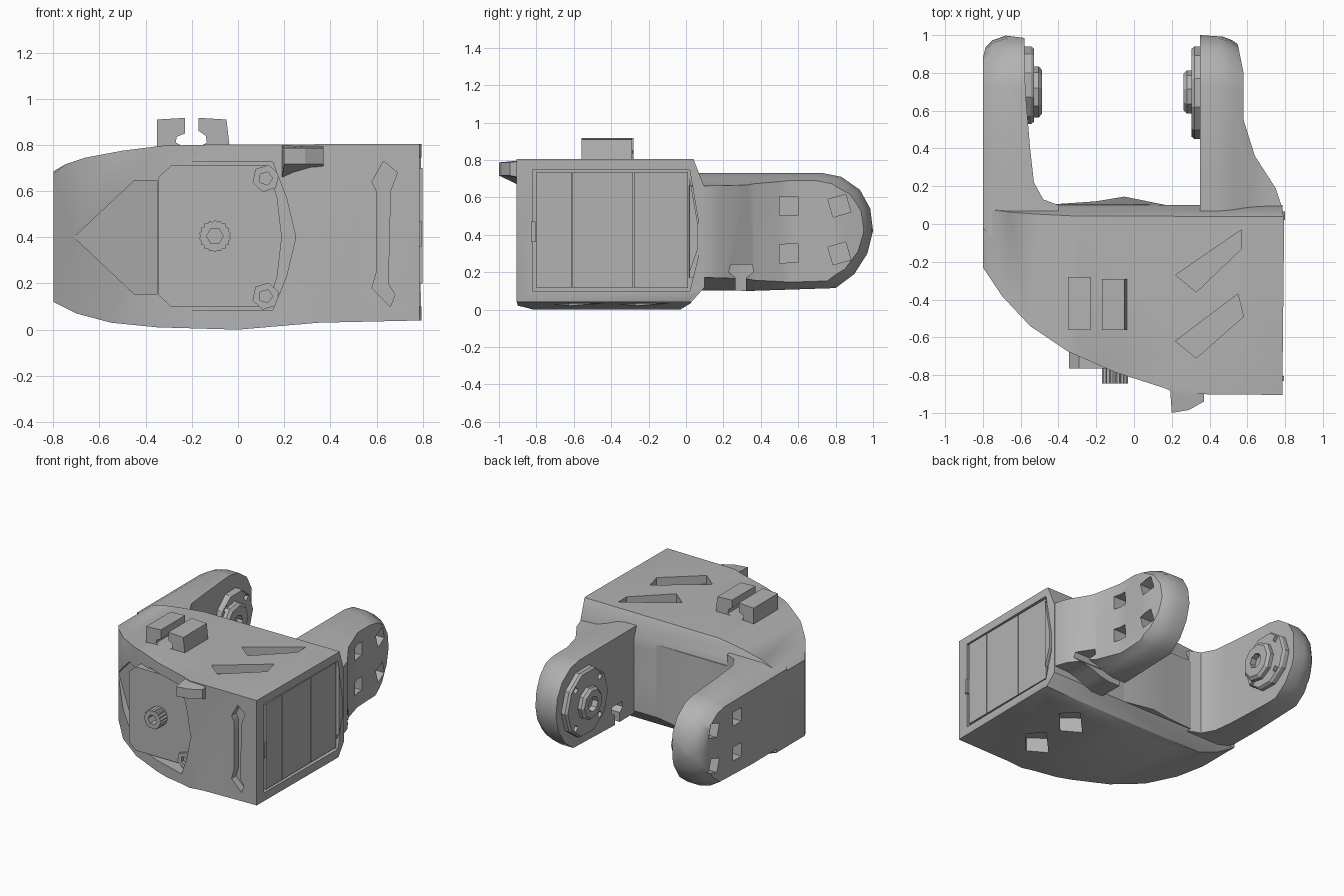
import bpy, bmesh, math

cube = bpy.data.objects.get("Cube")
if cube:
    bpy.data.objects.remove(cube, do_unlink=True)

grey = bpy.data.materials.new("plain_grey")
grey.use_nodes = True
grey.diffuse_color = (0.45, 0.45, 0.45, 1)
grey.node_tree.nodes["Principled BSDF"].inputs["Base Color"].default_value = grey.diffuse_color


def loft(name, pts, axis, sections):
    """Stack a 2D outline along an axis; sections are (position, scale)."""
    bm = bmesh.new()
    cu = (min(p[0] for p in pts) + max(p[0] for p in pts)) / 2
    cv = (min(p[1] for p in pts) + max(p[1] for p in pts)) / 2
    rings = []
    for pos, s in sections:
        ring = []
        for u, v in pts:
            co = [cu + (u - cu) * s, cv + (v - cv) * s]
            co.insert("xyz".index(axis), pos)
            ring.append(bm.verts.new(co))
        rings.append(ring)
    n = len(pts)
    for a, b in zip(rings, rings[1:]):
        for i in range(n):
            j = (i + 1) % n
            bm.faces.new((a[i], a[j], b[j], b[i]))
    bm.faces.new(rings[0])
    bm.faces.new(rings[-1])
    bmesh.ops.recalc_face_normals(bm, faces=bm.faces)
    mesh = bpy.data.meshes.new(name)
    bm.to_mesh(mesh)
    bm.free()
    mesh.materials.append(grey)
    ob = bpy.data.objects.new(name, mesh)
    bpy.context.collection.objects.link(ob)
    return ob


def prism(name, pts, axis, lo, hi):
    return loft(name, pts, axis, [(lo, 1), (hi, 1)])


def rect(u0, v0, u1, v1):
    return [(u0, v0), (u1, v0), (u1, v1), (u0, v1)]


def ngon(u, v, r, n, turn=0.0):
    return [(u + r * math.cos(turn + math.tau * i / n),
             v + r * math.sin(turn + math.tau * i / n)) for i in range(n)]


def bake(ob):
    """Apply the modifiers of an object."""
    bpy.context.view_layer.update()
    dg = bpy.context.evaluated_depsgraph_get()
    ob.data = bpy.data.meshes.new_from_object(ob.evaluated_get(dg))
    ob.modifiers.clear()


def combine(ob, cutters, op="DIFFERENCE"):
    for c in cutters:
        m = ob.modifiers.new("cut", "BOOLEAN")
        m.operation, m.solver, m.object = op, "EXACT", c
        bake(ob)
        bpy.data.objects.remove(c, do_unlink=True)


def bevel(ob, width, segments=2):
    m = ob.modifiers.new("bevel", "BEVEL")
    m.width, m.segments = width, segments
    m.limit_method, m.angle_limit = "ANGLE", math.radians(50)
    bake(ob)


def smooth(ob, angle=32):
    bpy.ops.object.select_all(action="DESELECT")
    ob.select_set(True)
    bpy.context.view_layer.objects.active = ob
    bpy.ops.object.shade_smooth_by_angle(angle=math.radians(angle))


# Main housing: plan, front and side outlines intersected
plan = [(0.785, 0.1), (0.795, 0.0), (0.785, -0.905), (0.24, -0.9), (0.15, -0.865),
        (-0.1, -0.785), (-0.35, -0.675), (-0.55, -0.54), (-0.7, -0.38), (-0.8, -0.23), (-0.8, 0.1)]
front = [(0.8, 0.04), (0.35, 0.03), (0, 0), (-0.35, 0.01), (-0.55, 0.03), (-0.7, 0.07),
         (-0.81, 0.125), (-0.81, 0.665), (-0.75, 0.715), (-0.66, 0.745), (-0.5, 0.775),
         (-0.3, 0.8), (0.8, 0.805)]
side = [(-0.95, -0.1), (-0.2, -0.1), (0.02, 0.03), (0.1, 0.12), (0.1, 0.65),
        (0.04, 0.805), (0.0, 0.9), (-0.95, 0.9)]
housing = prism("housing", plan, "z", -0.1, 0.9)
combine(housing, [prism("front_outline", front, "y", -1.2, 0.5),
                  prism("side_outline", side, "x", -1, 1)], "INTERSECT")
bevel(housing, 0.018)

# Recesses in the housing
face_plate = [(-0.345, 0.15), (-0.29, 0.1), (0.13, 0.1), (0.17, 0.23), (0.19, 0.4),
              (0.17, 0.57), (0.13, 0.71), (-0.29, 0.71), (-0.345, 0.66)]
recess = [(-0.45, 0.16), (-0.4, 0.16), (-0.33, 0.085), (0.15, 0.085), (0.21, 0.23),
          (0.25, 0.4), (0.21, 0.57), (0.15, 0.725), (-0.33, 0.725), (-0.4, 0.65), (-0.45, 0.64)]
arrow = prism("arrow_cut", [(-0.71, 0.4), (-0.45, 0.155), (-0.35, 0.155),
                            (-0.35, 0.645), (-0.45, 0.645)], "y", -1.2, -0.4)
for v in arrow.data.vertices:
    if v.co.y > -1:
        v.co.y = -0.37 - (v.co.x + 0.7) * 0.77
channel = [(0.63, 0.73), (0.69, 0.68), (0.66, 0.6), (0.65, 0.2), (0.68, 0.15),
           (0.66, 0.1), (0.58, 0.18), (0.6, 0.25), (0.6, 0.6), (0.58, 0.64)]
slots = [[(0.22, -0.27), (0.57, -0.03), (0.57, -0.13), (0.33, -0.36)],
         [(0.22, -0.62), (0.55, -0.37), (0.58, -0.49), (0.33, -0.71)]]
cuts = [prism("plate_cut", recess, "y", -1.2, -0.735), arrow,
        prism("channel_cut", channel, "y", -1.2, -0.85),
        prism("panel_cut", [(-0.82, 0.1), (0.02, 0.1), (0.07, 0.3), (0.07, 0.45),
                            (0.02, 0.745), (-0.82, 0.745)], "x", 0.74, 1)]
for s in slots:
    cuts.append(prism("top_slot", s, "z", 0.74, 1))
for y in (-0.575, -0.22):
    cuts.append(prism("bottom_slot", [(0.23, y - 0.05), (0.35, y - 0.14), (0.5, y + 0.03),
                                      (0.4, y + 0.13)], "z", -0.2, 0.13))
combine(housing, cuts)
smooth(housing)

# Side cover panels with seams
for i, (a, b) in enumerate([(-0.8, -0.612), (-0.607, -0.283), (-0.278, 0.01)]):
    prism(f"side_panel_{i + 1}", rect(a, 0.115, b, 0.735), "x", 0.72, 0.785)
prism("panel_latch", rect(-0.83, 0.36, -0.805, 0.47), "x", 0.72, 0.795)
prism("panel_tab", [(0.02, 0.2), (0.065, 0.33), (0.065, 0.45), (0.02, 0.7)], "x", 0.72, 0.8)

# Front plate with screw ears and a splined shaft
prism("front_plate", face_plate, "y", -0.765, -0.6)
for z, name in ((0.655, "upper"), (0.145, "lower")):
    ear = prism(f"{name}_screw_ear", ngon(0.12, z, 0.06, 6, 0.3), "y", -0.79, -0.7)
    combine(ear, [prism("screw_hole", ngon(0.12, z, 0.03, 5), "y", -1, -0.76)])
spline = [(-0.1 + r * math.cos(math.tau * i / 36), 0.405 + r * math.sin(math.tau * i / 36))
          for i in range(36) for r in [0.07 if i % 2 else 0.062]]
shaft = prism("splined_shaft", spline, "y", -0.845, -0.7)
combine(shaft, [prism("shaft_hole", ngon(-0.1, 0.405, 0.036, 6), "y", -1, -0.77)])

# Pointed prong at the top of the front
prong = prism("front_prong", [(0.19, -0.86), (0.2, -1.0), (0.29, -0.985), (0.37, -0.94),
                              (0.37, -0.86)], "z", 0.7, 0.8)
for v in prong.data.vertices:
    if v.co.y < -0.9:
        v.co.z = 0.755 + (v.co.z - 0.755) * 0.7
    elif v.co.z < 0.71 and v.co.x < 0.3:
        v.co.z = 0.65

# Cable clips on top
prism("clip_right", [(-0.35, 0.77), (-0.35, 0.91), (-0.23, 0.917), (-0.23, 0.85),
                     (-0.265, 0.835), (-0.27, 0.81), (-0.23, 0.79)], "y", -0.56, -0.28)
prism("clip_left", [(-0.17, 0.917), (-0.05, 0.91), (-0.035, 0.78), (-0.17, 0.79),
                    (-0.135, 0.81), (-0.14, 0.84), (-0.17, 0.86)], "y", -0.56, -0.29)

# Arms: rounded side outline intersected with each plan
arm_side = [(-0.1, 0.105), (0.35, 0.1), (0.8, 0.115), (0.9, 0.19), (0.97, 0.3), (1.0, 0.42),
            (0.985, 0.54), (0.93, 0.64), (0.83, 0.71), (0.73, 0.73), (0.3, 0.73), (-0.1, 0.73)]
arms = {
    "right": dict(
        plan=[(-0.8, -0.1), (-0.8, 0.88), (-0.78, 0.96), (-0.7, 1.0), (-0.58, 0.985),
              (-0.575, 0.7), (-0.55, 0.4), (-0.53, 0.22), (-0.48, 0.13), (-0.4, 0.1), (-0.4, -0.1)],
        rounding=[(-0.3, 1), (-0.67, 1), (-0.75, 0.95), (-0.81, 0.84)],
        sign=-1, outer=-0.8, inner=-0.575, disc=(0.735, 0.205), hub=0.14),
    "left": dict(
        plan=[(0.35, 0.0), (0.35, 1.0), (0.5, 0.99), (0.55, 0.95), (0.58, 0.8), (0.58, 0.55),
              (0.64, 0.36), (0.75, 0.19), (0.78, 0.1), (0.78, 0.0)],
        rounding=[(0.3, 1), (0.45, 1), (0.52, 0.95), (0.59, 0.86), (0.66, 0.8), (0.8, 0.78)],
        sign=1, outer=0.58, inner=0.35, disc=(0.695, 0.245), hub=0.118),
}
keyhole = [(0.265, 0.05), (0.32, 0.05), (0.32, 0.17), (0.36, 0.2), (0.355, 0.24),
           (0.24, 0.24), (0.23, 0.2), (0.265, 0.17)]
for name, a in arms.items():
    sign, outer, inner = a["sign"], a["outer"], a["inner"]
    arm = prism(f"{name}_arm", a["plan"], "z", -0.1, 1)
    combine(arm, [loft("arm_outline", arm_side, "x", a["rounding"])], "INTERSECT")
    combine(arm, [prism("hole", ngon(y, z, 0.07, 4, 0.25 + y), "x", outer - sign * 0.13, outer + sign * 0.2)
                  for y in (0.55, 0.82) for z in (0.3, 0.555)])
    if sign > 0:
        combine(arm, [prism("keyhole_cut", keyhole, "x", 0.2, 0.9)])
    smooth(arm, 38)

    # Pivot horn on the inner side of the arm
    (cy, r), cz = a["disc"], 0.42
    disc = loft(f"{name}_pivot_disc", ngon(cy, cz, r, 10), "x",
                [(inner + sign * 0.05, 1), (inner - sign * 0.03, 1), (inner - sign * 0.045, 0.95)])
    combine(disc, [prism("disc_hole", ngon(y, z, 0.025, 4), "x", inner - sign * 0.01, inner - sign * 0.2)
                   for y, z in ngon(cy, cz, r * 0.8, 4, math.pi / 4)])
    hub = loft(f"{name}_pivot_hub", ngon(0.695, cz, a["hub"], 9), "x",
               [(inner, 1), (inner - sign * 0.07, 1), (inner - sign * 0.088, 0.85)])
    combine(hub, [prism("hub_hole", ngon(0.695, cz, 0.055, 8), "x", inner - sign * 0.02, inner - sign * 0.2)])

# Bulged panel between the arms, leaning back towards its top
panel = prism("back_panel", [(-0.45, 0.05), (-0.42, 0.105), (-0.2, 0.12), (-0.05, 0.145),
                             (0.17, 0.1), (0.17, 0.05)], "z", 0.12, 0.65)
for v in panel.data.vertices:
    if v.co.z > 0.5:
        v.co.y = min(v.co.y, 0.105)
smooth(panel)
